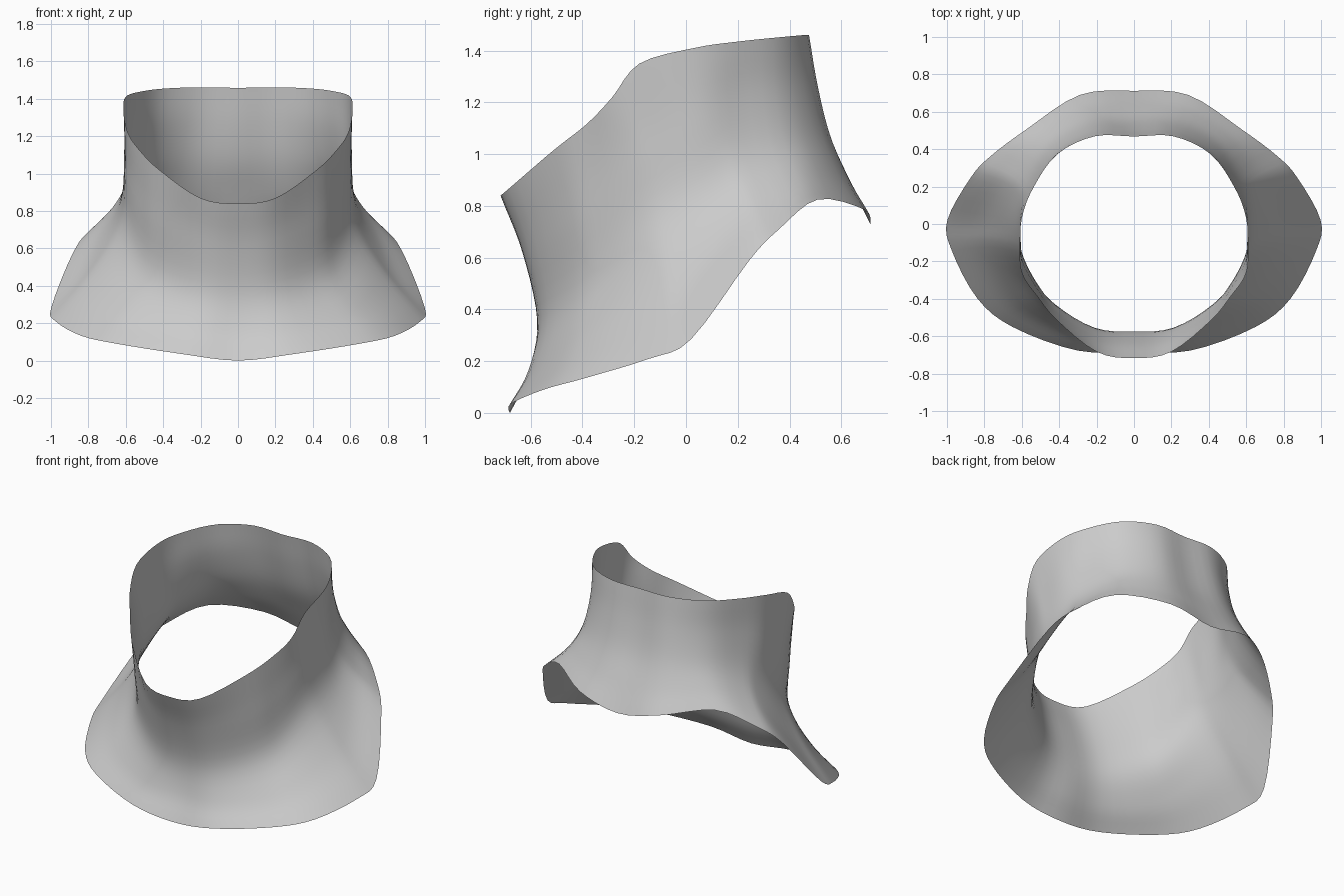
import bpy
import bmesh
from mathutils import Vector

if "Cube" in bpy.data.objects:
    bpy.data.objects.remove(bpy.data.objects["Cube"])

# Half rings of the collar, running from centre front to centre back
top_rim = [(0, -.717, .84), (.2, -.683, .868), (.415, -.512, 1.015), (.52, -.383, 1.117),
           (.59, -.285, 1.22), (.612, -.18, 1.35), (.6, .03, 1.41), (.535, .2, 1.435),
           (.408, .375, 1.453), (.21, .469, 1.461), (0, .468, 1.458)]
upper = [(0, -.632, .62), (.2, -.61, .65), (.423, -.462, .745), (.525, -.328, .85),
         (.595, -.195, .99), (.606, -.095, 1.06), (.602, .06, 1.15), (.54, .2, 1.22),
         (.42, .385, 1.26), (.22, .5, 1.27), (0, .5, 1.26)]
waist = [(0, -.575, .36), (.21, -.555, .375), (.428, -.43, .44), (.535, -.31, .53),
         (.612, -.155, .7), (.635, -.03, .78), (.615, .12, .91), (.57, .23, 1.0),
         (.45, .42, 1.07), (.24, .545, 1.08), (0, .55, 1.07)]
lower = [(0, -.602, .16), (.25, -.6, .17), (.545, -.475, .23), (.67, -.34, .315),
         (.77, -.125, .45), (.785, 0, .52), (.7, .19, .76), (.64, .29, .85),
         (.5, .465, .94), (.27, .61, .92), (0, .628, .9)]
bottom_rim = [(0, -.68, 0), (.3, -.677, .035), (.65, -.55, .09), (.84, -.395, .133),
              (.975, -.14, .21), (.998, .02, .285), (.875, .245, .59), (.77, .36, .71),
              (.57, .51, .825), (.29, .69, .785), (0, .712, .73)]


def catmull(a, b, c, d, t):
    return 0.5 * (2 * b + (c - a) * t + (2 * a - 5 * b + 4 * c - d) * t * t
                  + (3 * b - a - 3 * c + d) * t ** 3)


def closed_ring(half, steps):
    """Mirror a half ring and smooth it into a closed loop."""
    right = [Vector(p) for p in half]
    ring = right + [Vector((-p.x, p.y, p.z)) for p in right[-2:0:-1]]
    n = len(ring)
    return [catmull(ring[i - 1], ring[i], ring[(i + 1) % n], ring[(i + 2) % n], k / steps)
            for i in range(n) for k in range(steps)]


def open_curve(pts, steps):
    """Smooth a top-to-bottom profile."""
    p = [2 * pts[0] - pts[1]] + pts + [2 * pts[-1] - pts[-2]]
    out = [catmull(*p[i:i + 4], k / steps) for i in range(len(p) - 3) for k in range(steps)]
    return out + [pts[-1]]


# Flared open collar: one single-walled surface lofted through the rings
rings = [closed_ring(r, 4) for r in (top_rim, upper, waist, lower, bottom_rim)]
bm = bmesh.new()
columns = [[bm.verts.new(p) for p in open_curve(list(col), 5)] for col in zip(*rings)]
for i, col in enumerate(columns):
    nxt = columns[(i + 1) % len(columns)]
    for j in range(len(col) - 1):
        bm.faces.new((col[j], col[j + 1], nxt[j + 1], nxt[j])).smooth = True

mesh = bpy.data.meshes.new("flared_collar")
bm.to_mesh(mesh)
bm.free()
collar = bpy.data.objects.new("flared_collar", mesh)
bpy.context.collection.objects.link(collar)
